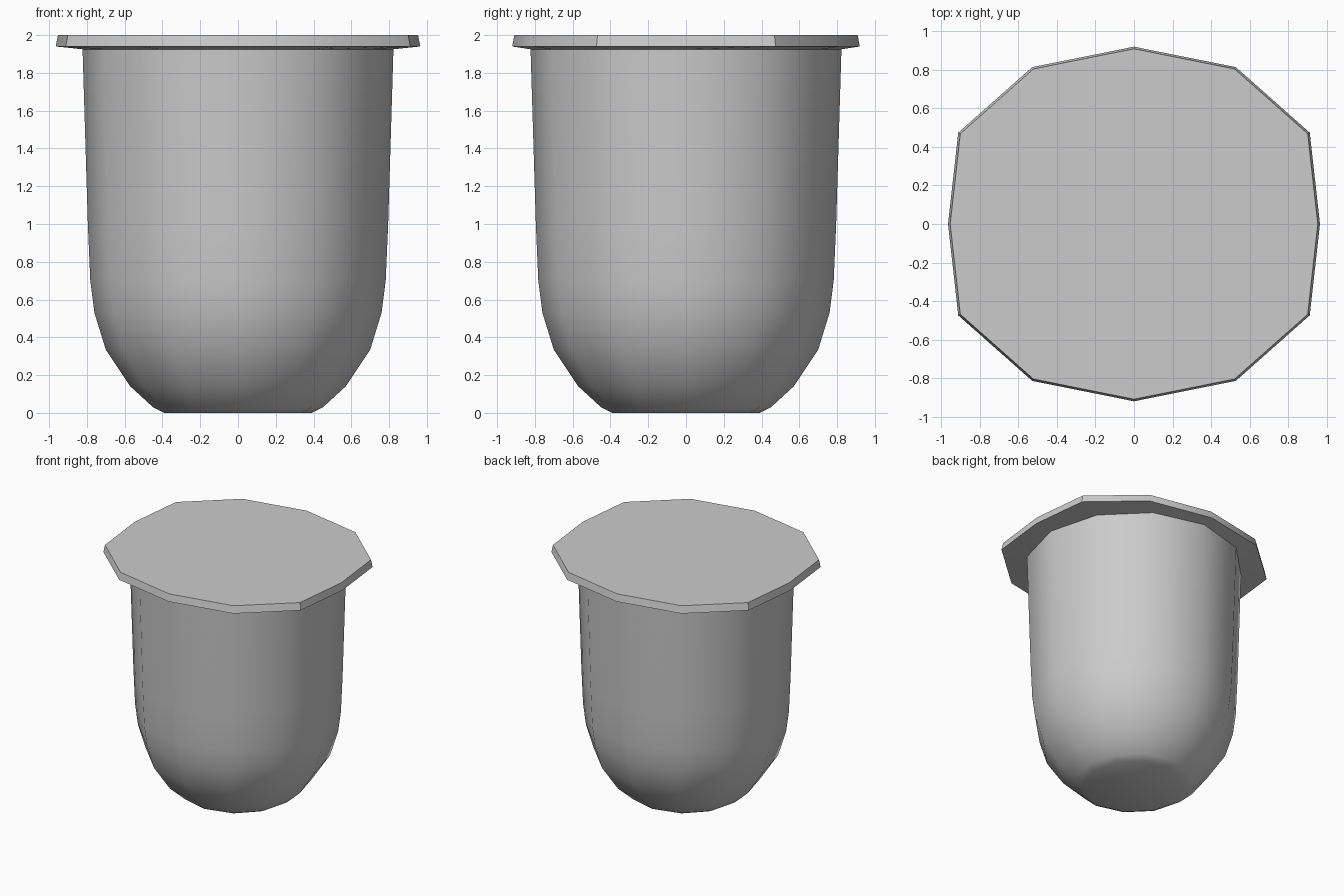
import bpy
import bmesh
from math import cos, sin, pi, radians

SIDES = 12

cube = bpy.data.objects.get("Cube")
if cube:
    bpy.data.objects.remove(cube)

grey = bpy.data.materials.new("plain grey")
grey.use_nodes = True
colour = (0.6, 0.6, 0.6, 1)
grey.diffuse_color = colour
grey.node_tree.nodes["Principled BSDF"].inputs["Base Color"].default_value = colour


def loft(name, rings, cap_top, smooth_angle):
    """Skin a stack of rings, each a list of points, from bottom to top."""
    bm = bmesh.new()
    loops = [[bm.verts.new(p) for p in ring] for ring in rings]
    for low, high in zip(loops, loops[1:]):
        for i in range(SIDES):
            j = (i + 1) % SIDES
            bm.faces.new((low[i], low[j], high[j], high[i]))
    if cap_top:
        bm.faces.new(loops[-1])
    else:
        bm.faces.new(loops[0][::-1])
    mesh = bpy.data.meshes.new(name)
    bm.to_mesh(mesh)
    bm.free()
    mesh.materials.append(grey)
    obj = bpy.data.objects.new(name, mesh)
    bpy.context.collection.objects.link(obj)
    bpy.ops.object.select_all(action="DESELECT")
    obj.select_set(True)
    bpy.context.view_layer.objects.active = obj
    bpy.ops.object.shade_smooth_by_angle(angle=radians(smooth_angle))
    return obj


def circle(radius, z):
    angles = [2 * pi * i / SIDES for i in range(SIDES)]
    return [(radius * cos(a), radius * sin(a), z) for a in angles]


# Cup: rounded bottom, walls flaring slightly to the rim
cup_profile = [(0.39, 0), (0.45, 0.03), (0.57, 0.14), (0.70, 0.335),
               (0.76, 0.53), (0.782, 0.70), (0.795, 1.0), (0.823, 1.925)]
loft("cup", [circle(r, z) for r, z in cup_profile], False, 50)

# Lid: uneven twelve-sided plate, mirrored from one quarter
quarter = [(0.965, 0), (0.912, 0.474), (0.528, 0.814), (0, 0.92)]
half = quarter + [(-x, y) for x, y in quarter[-2::-1]]
outline = half + [(x, -y) for x, y in half[-2:0:-1]]


def lid_ring(scale, z):
    return [(x * scale, y * scale, z) for x, y in outline]


loft("lid", [circle(0.823, 1.925), lid_ring(1, 1.94), lid_ring(0.988, 2)], True, 35)
